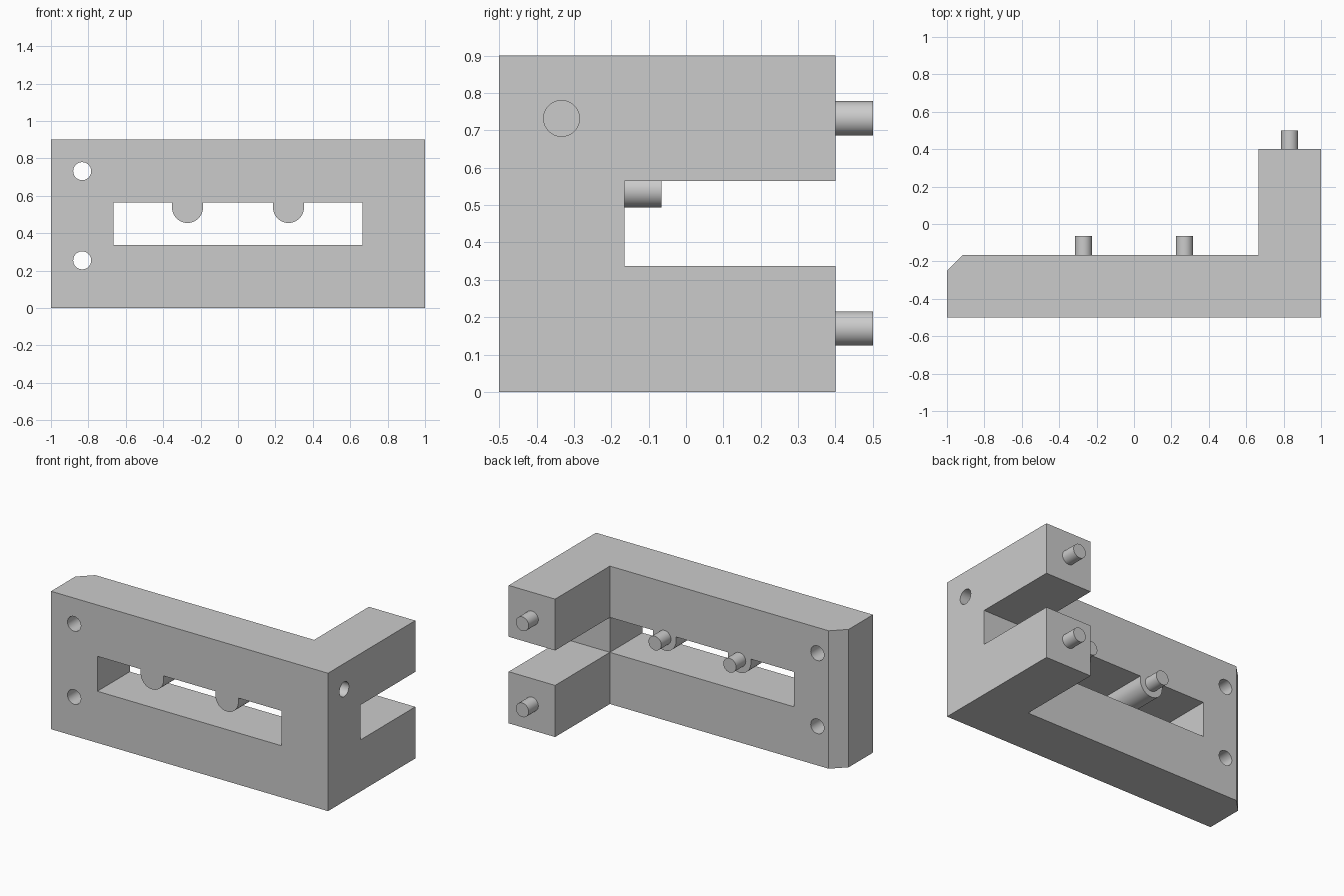
import bpy
import bmesh
import math
from mathutils import Matrix, Vector

cube = bpy.data.objects.get("Cube")
if cube:
    bpy.data.objects.remove(cube, do_unlink=True)

grey = bpy.data.materials.new("plain grey")
grey.use_nodes = True
grey.diffuse_color = (0.6, 0.6, 0.6, 1)
grey.node_tree.nodes["Principled BSDF"].inputs["Base Color"].default_value = (0.6, 0.6, 0.6, 1)

HEIGHT = 0.9
FRONT, PLATE_BACK, ARM_BACK = -0.5, -0.165, 0.4
ARM_X = 0.665
SLOT_LOW, SLOT_HIGH = 0.337, 0.565
PIN_R, PIN_LENGTH = 0.046, 0.1
UPPER_Z, LOWER_Z = 0.732, 0.17
LUG_X, LUG_Z, LUG_R = 0.27, 0.538, 0.083


def finish(name, bm):
    bmesh.ops.recalc_face_normals(bm, faces=bm.faces[:])
    mesh = bpy.data.meshes.new(name)
    bm.to_mesh(mesh)
    bm.free()
    mesh.materials.append(grey)
    obj = bpy.data.objects.new(name, mesh)
    bpy.context.collection.objects.link(obj)
    return obj


def prism(name, points, sweep):
    """Extrude a flat outline along a vector."""
    bm = bmesh.new()
    face = bm.faces.new([bm.verts.new(p) for p in points])
    result = bmesh.ops.extrude_face_region(bm, geom=[face], use_keep_orig=True)
    moved = [g for g in result["geom"] if isinstance(g, bmesh.types.BMVert)]
    bmesh.ops.translate(bm, verts=moved, vec=sweep)
    return finish(name, bm)


def box(name, low, high):
    (x0, y0, z0), (x1, y1, z1) = low, high
    outline = [(x0, y0, z0), (x1, y0, z0), (x1, y1, z0), (x0, y1, z0)]
    return prism(name, outline, (0, 0, z1 - z0))


def rod(name, start, end, radius):
    start, end = Vector(start), Vector(end)
    axis = end - start
    turn = axis.to_track_quat('Z', 'Y').to_matrix().to_4x4()
    bm = bmesh.new()
    bmesh.ops.create_cone(bm, cap_ends=True, segments=48, radius1=radius,
                          radius2=radius, depth=axis.length,
                          matrix=Matrix.Translation((start + end) / 2) @ turn)
    return finish(name, bm)


def activate(obj):
    bpy.ops.object.select_all(action='DESELECT')
    obj.select_set(True)
    bpy.context.view_layer.objects.active = obj


def cut(target, cutter):
    cutter.hide_render = True
    mod = target.modifiers.new("cut", 'BOOLEAN')
    mod.operation = 'DIFFERENCE'
    mod.solver = 'EXACT'
    mod.object = cutter
    activate(target)
    bpy.ops.object.modifier_apply(modifier=mod.name)
    bpy.data.objects.remove(cutter, do_unlink=True)


def smooth(obj):
    activate(obj)
    bpy.ops.object.shade_smooth_by_angle(angle=math.radians(30))


# L-shaped body with one chamfered end
outline = [(-1, FRONT), (1, FRONT), (1, ARM_BACK), (ARM_X, ARM_BACK),
           (ARM_X, PLATE_BACK), (-0.915, PLATE_BACK), (-1, -0.25)]
body = prism("bracket_body", [(x, y, 0) for x, y in outline], (0, 0, HEIGHT))

# Slot splitting the arm, and window through the plate
cut(body, box("slot_cutter", (0.6, PLATE_BACK, SLOT_LOW), (1.1, 0.5, SLOT_HIGH)))
cut(body, box("window_cutter", (-ARM_X, -0.6, SLOT_LOW), (ARM_X, 0, SLOT_HIGH)))

# Two through holes in the plate and a blind hole in the side
for z in (UPPER_Z, 0.255):
    cut(body, rod("plate_hole_cutter", (-0.833, -0.6, z), (-0.833, 0, z), 0.048))
cut(body, rod("side_hole_cutter", (0.9, -0.333, UPPER_Z), (1.1, -0.333, UPPER_Z), 0.048))
smooth(body)

# Round-bottomed lugs hanging in the window, each with a pin behind
for side, x in (("right", -LUG_X), ("left", LUG_X)):
    arc = [math.pi + math.pi * i / 24 for i in range(25)]
    points = [(x + LUG_R * math.cos(a), FRONT, LUG_Z + LUG_R * math.sin(a)) for a in arc]
    points += [(x + LUG_R, FRONT, SLOT_HIGH), (x - LUG_R, FRONT, SLOT_HIGH)]
    smooth(prism(side + "_lug", points, (0, PLATE_BACK - FRONT, 0)))
    smooth(rod(side + "_lug_pin", (x, PLATE_BACK, LUG_Z + 0.002),
               (x, PLATE_BACK + PIN_LENGTH, LUG_Z + 0.002), PIN_R))

# Pins on the ends of the arm
for level, z in (("upper", UPPER_Z), ("lower", LOWER_Z)):
    smooth(rod(level + "_arm_pin", (0.832, ARM_BACK, z),
               (0.832, ARM_BACK + PIN_LENGTH, z), PIN_R))
